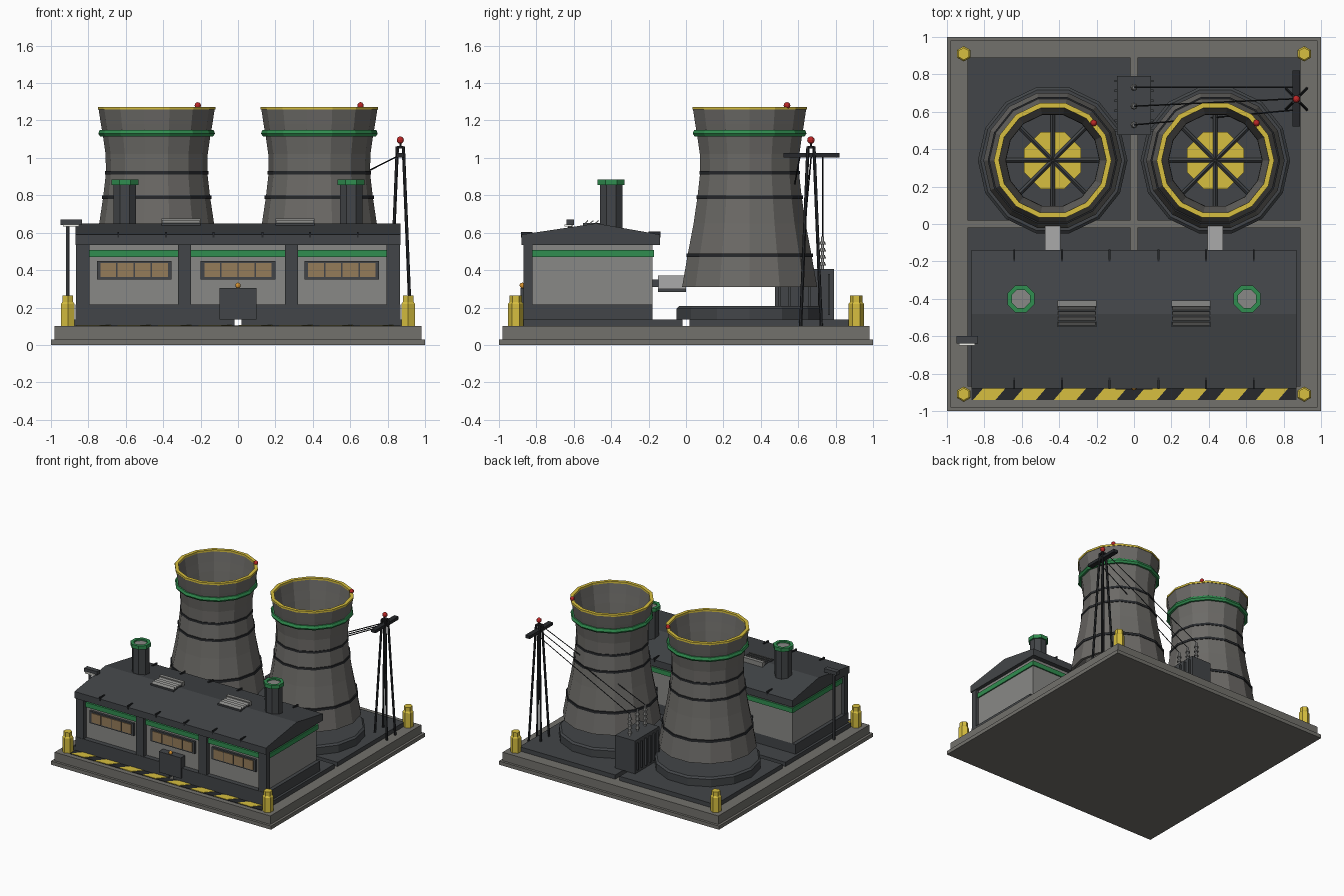
import bpy, bmesh, math
from mathutils import Vector

if "Cube" in bpy.data.objects:
    bpy.data.objects.remove(bpy.data.objects["Cube"])

def mat(name, c):
    m = bpy.data.materials.new(name)
    m.diffuse_color = (*c, 1)
    m.use_nodes = True
    m.node_tree.nodes["Principled BSDF"].inputs["Base Color"].default_value = m.diffuse_color
    return m

CONC = mat("concrete", (.17, .165, .15))
SHELL = mat("tower_concrete", (.15, .145, .135))
WALL = mat("wall", (.25, .25, .24))
DARK = mat("dark", (.055, .06, .065))
BLACK = mat("black", (.02, .022, .025))
LIGHT = mat("light_grey", (.4, .4, .4))
GREEN = mat("green", (.03, .27, .08))
YELLOW = mat("yellow", (.68, .52, .05))
TAN = mat("window_glow", (.3, .2, .1))
RED = mat("red", (.5, .02, .02))
ORANGE = mat("orange", (.7, .3, .03))
WHITE = mat("white", (.9, .9, .85))

def finish(bm, name, m):
    bmesh.ops.recalc_face_normals(bm, faces=bm.faces)
    me = bpy.data.meshes.new(name)
    bm.to_mesh(me)
    bm.free()
    me.materials.append(m)
    ob = bpy.data.objects.new(name, me)
    bpy.context.collection.objects.link(ob)
    return ob

def box(name, x0, x1, y0, y1, z0, z1, m):
    bm = bmesh.new()
    bmesh.ops.create_cube(bm, size=1)
    for v in bm.verts:
        v.co = ((x0 + x1) / 2 + v.co.x * (x1 - x0), (y0 + y1) / 2 + v.co.y * (y1 - y0),
                (z0 + z1) / 2 + v.co.z * (z1 - z0))
    return finish(bm, name, m)

def lathe(name, prof, n, x, y, m, loop=False, rot=0):
    """Revolve (r, z) points; loop closes the profile, otherwise the ends are capped."""
    bm = bmesh.new()
    rings = [[bm.verts.new((x + r * math.cos(rot + 2 * math.pi * i / n),
                            y + r * math.sin(rot + 2 * math.pi * i / n), z)) for i in range(n)]
             for r, z in prof]
    pairs = list(zip(rings, rings[1:])) + ([(rings[-1], rings[0])] if loop else [])
    for a, b in pairs:
        for i in range(n):
            j = (i + 1) % n
            bm.faces.new((a[i], a[j], b[j], b[i]))
    if not loop:
        bm.faces.new(rings[0])
        bm.faces.new(rings[-1])
    return finish(bm, name, m)

def prism(name, pts, axis, d0, d1, m):
    """Extrude a 2D outline along x (points are y, z) or z (points are x, y)."""
    bm = bmesh.new()
    put = (lambda p, d: (d, *p)) if axis == "x" else (lambda p, d: (*p, d))
    a, b = [[bm.verts.new(put(p, d)) for p in pts] for d in (d0, d1)]
    bm.faces.new(a)
    bm.faces.new(b)
    for i in range(len(pts)):
        j = (i + 1) % len(pts)
        bm.faces.new((a[i], a[j], b[j], b[i]))
    return finish(bm, name, m)

def rod(name, p, q, r, m, n=6):
    p, q = Vector(p), Vector(q)
    bm = bmesh.new()
    bmesh.ops.create_cone(bm, cap_ends=True, segments=n, radius1=r, radius2=r, depth=(q - p).length)
    rot = (q - p).to_track_quat("Z", "Y")
    for v in bm.verts:
        v.co = rot @ v.co + (p + q) / 2
    return finish(bm, name, m)

def ball(name, x, y, z, r, m):
    bm = bmesh.new()
    bmesh.ops.create_uvsphere(bm, u_segments=10, v_segments=6, radius=r)
    bmesh.ops.translate(bm, verts=bm.verts, vec=(x, y, z))
    return finish(bm, name, m)

# Base slab and four pads
box("base_foot", -1, 1, -1, 1, 0, .03, CONC)
box("base_slab", -.98, .98, -.98, .98, .03, .1, CONC)
for x0, x1 in ((-.89, -.02), (.02, .89)):
    for y0, y1 in ((-.87, -.02), (.02, .89)):
        box("pad", x0, x1, y0, y1, .1, .135, DARK)

# Hazard strip along the front
box("hazard_strip", -.87, .87, -.94, -.87, .1, .104, BLACK)
for i in range(8):
    x = -.86 + .216 * i
    prism("hazard_stripe", [(x, -.94), (x + .12, -.94), (x + .18, -.87), (x + .06, -.87)],
          "z", .1, .107, YELLOW)

# Corner bollards
for x in (-.91, .91):
    for y in (-.91, .91):
        lathe("bollard", [(.041, .1), (.041, .22), (.033, .23), (.033, .265)], 6, x, y, YELLOW, rot=math.pi / 6)

# Turbine hall
box("hall_plinth", -.87, .87, -.87, -.18, .135, .215, DARK)
box("hall_walls", -.84, .84, -.83, -.18, .215, .54, WALL)
box("hall_green_band", -.85, .85, -.845, -.17, .47, .508, GREEN)
prism("hall_roof", [(-.88, .535), (-.88, .59), (-.48, .65), (-.14, .59), (-.14, .535)],
      "x", -.87, .87, DARK)
for x in (-.83, -.285, .285, .83):
    box("pillar", x - .035, x + .035, -.868, -.82, .2, .54, DARK)
for x in (-.64, -.385, -.13, .13, .385, .64):
    box("roof_rib_front", x - .005, x + .005, -.883, -.82, .575, .605, BLACK)
    box("roof_rib_back", x - .005, x + .005, -.2, -.137, .575, .607, BLACK)
for x in (-.555, 0, .555):
    box("window_frame", x - .2, x + .2, -.848, -.82, .35, .45, DARK)
    for k in range(4):
        c = x + (k - 1.5) * .092
        box("window_pane", c - .042, c + .042, -.853, -.84, .362, .438, TAN)
box("door_housing", -.1, .1, -.885, -.82, .135, .305, DARK)
ball("door_lamp", 0, -.875, .318, .015, ORANGE)

# Roof vents and stacks
for s in (-1, 1):
    x = s * .305
    box("vent_body", x - .105, x + .105, -.55, -.43, .61, .652, DARK)
    box("vent_hood", x - .105, x + .105, -.44, -.41, .61, .675, WALL)
    for k in range(4):
        y = -.545 + .028 * k
        prism("vent_slat", [(y, .65), (y + .02, .667), (y + .022, .662), (y + .004, .645)],
              "x", x - .1, x + .1, WALL)
    lathe("stack", [(.066, .55), (.066, .86)], 8, s * .605, -.4, DARK, rot=math.pi / 8)
    lathe("stack_cap", [(.052, .855), (.078, .855), (.078, .885), (.052, .885)], 8,
          s * .605, -.4, GREEN, True, math.pi / 8)
    lathe("stack_mouth", [(.055, .855), (.055, .872)], 8, s * .605, -.4, WALL, rot=math.pi / 8)

# Lamp post beside the hall
rod("lamp_post", (-.91, -.62, .1), (-.91, -.62, .64), .012, DARK)
box("lamp_head", -.95, -.835, -.64, -.6, .64, .67, DARK)
box("lamp_lens", -.935, -.85, -.65, -.61, .633, .645, WHITE)

# Cooling towers
OUTER = [(.37, .31), (.34, .48), (.307, .65), (.286, .79), (.271, .92), (.273, 1.02),
         (.286, 1.11), (.298, 1.18), (.311, 1.265)]
for s in (-1, 1):
    x, y, n = s * .435, .34, 14
    lathe("tower_basin", [(.4, .135), (.4, .195), (.385, .208)], n, x, y, DARK)
    lathe("tower_shell", OUTER + [(r - .022, z) for r, z in reversed(OUTER)], n, x, y, SHELL, True)
    for r, z, h in ((.347, .48, .01), (.292, .79, .009), (.276, .92, .009)):
        lathe("tower_band", [(r - .02, z - h), (r, z - h), (r, z + h), (r - .02, z + h)], n, x, y, BLACK, True)
    lathe("tower_green_band", [(.275, 1.115), (.302, 1.115), (.312, 1.13), (.304, 1.15), (.275, 1.15)],
          n, x, y, GREEN, True)
    lathe("tower_rim", [(.287, 1.258), (.314, 1.258), (.314, 1.273), (.287, 1.273)], n, x, y, YELLOW, True)
    # Fan inside the throat
    lathe("fan_deck", [(.275, .77), (.275, .79)], n, x, y, DARK)
    lathe("fan_disc", [(.165, .79), (.165, .8)], 8, x, y, YELLOW, rot=math.pi / 8)
    for k in range(4):
        a = k * math.pi / 4
        d = Vector((math.cos(a), math.sin(a), 0)) * .26
        c = Vector((x, y, .8))
        rod("fan_spoke", c - d, c + d, .012, DARK, 4)
    ball("tower_beacon", x + .22, y + .2, 1.28, .018, RED)
    # Duct from the hall
    box("duct", x - .042, x + .042, -.15, .0, .3, .37, LIGHT)
    box("duct_collar", x - .05, x + .05, -.185, -.145, .31, .35, DARK)
    box("duct_tray", x - .03, x + .03, -.15, .0, .283, .3, DARK)

# Transformer with cooling fins and insulators
box("transformer", -.09, .09, .475, .79, .135, .405, DARK)
for s in (-1, 1):
    for k in range(6):
        y = .5 + .053 * k
        box("transformer_fin", s * .095 - .01, s * .095 + .01, y - .006, y + .006, .16, .38, DARK)
for y, ya in ((.53, .61), (.63, .67), (.73, .73)):
    rod("insulator_core", (0, y, .4), (0, y, .58), .009, LIGHT)
    for k in range(4):
        z = .425 + .037 * k
        lathe("insulator_disc", [(.019, z), (.012, z + .018)], 8, 0, y, WALL)
    rod("wire", (0, y, .58), (.865, ya, 1.015), .004, BLACK, 4)

# Pylon
for sx in (-1, 1):
    for sy in (-1, 1):
        rod("pylon_leg", (.868 + sx * .055, .668 + sy * .055, .1), (.868 + sx * .016, .668 + sy * .016, 1.06), .009, BLACK)
box("pylon_crossarm", .847, .887, .52, .82, 1.003, 1.027, BLACK)
box("pylon_cap", .85, .886, .65, .686, 1.05, 1.064, BLACK)
rod("pylon_beacon_stem", (.868, .668, 1.06), (.868, .668, 1.09), .006, BLACK)
ball("pylon_beacon", .868, .668, 1.095, .02, RED)
